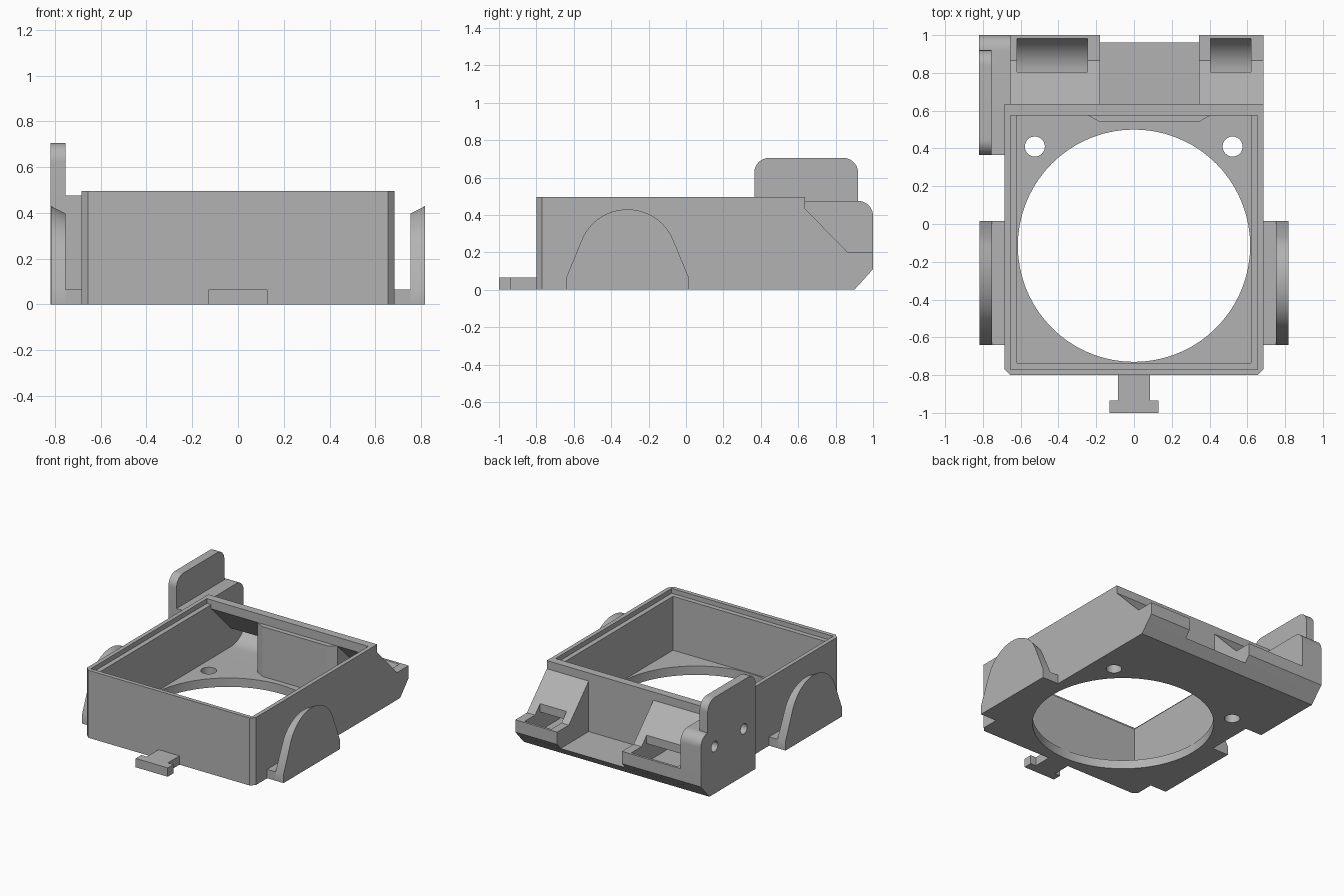
import bpy, bmesh
from math import sin, cos, pi, radians

if "Cube" in bpy.data.objects:
    bpy.data.objects.remove(bpy.data.objects["Cube"], do_unlink=True)

grey = bpy.data.materials.new("plain grey")
grey.use_nodes = True
colour = (0.45, 0.45, 0.45, 1)
grey.diffuse_color = colour
grey.node_tree.nodes["Principled BSDF"].inputs["Base Color"].default_value = colour


def arc(cx, cy, r, start, end, steps=12):
    """Points along an arc, angles in degrees."""
    angles = [radians(start + (end - start) * i / steps) for i in range(steps + 1)]
    return [(cx + r * cos(a), cy + r * sin(a)) for a in angles]


def circle(cx, cy, r, steps):
    return arc(cx, cy, r, 0, 360, steps)[:-1]


def rect(a0, b0, a1, b1):
    return [(a0, b0), (a1, b0), (a1, b1), (a0, b1)]


def prism(name, profile, axis, lo, hi, end_profile=None):
    """Extrude a profile along x (points are y, z) or z (points are x, y)."""
    place = (lambda p, t: (t, p[0], p[1])) if axis == "x" else (lambda p, t: (p[0], p[1], t))
    bm = bmesh.new()
    a = [bm.verts.new(place(p, lo)) for p in profile]
    b = [bm.verts.new(place(p, hi)) for p in (end_profile or profile)]
    bm.faces.new(a)
    bm.faces.new(b)
    n = len(a)
    for i in range(n):
        j = (i + 1) % n
        bm.faces.new((a[i], a[j], b[j], b[i]))
    bmesh.ops.recalc_face_normals(bm, faces=bm.faces)
    mesh = bpy.data.meshes.new(name)
    bm.to_mesh(mesh)
    bm.free()
    mesh.materials.append(grey)
    obj = bpy.data.objects.new(name, mesh)
    bpy.context.collection.objects.link(obj)
    return obj


def activate(obj):
    bpy.ops.object.select_all(action="DESELECT")
    obj.select_set(True)
    bpy.context.view_layer.objects.active = obj


def combine(target, other, operation):
    """Apply a boolean and discard the helper."""
    other.hide_render = True
    mod = target.modifiers.new("boolean", "BOOLEAN")
    mod.operation = operation
    mod.solver = "EXACT"
    mod.object = other
    activate(target)
    bpy.ops.object.modifier_apply(modifier=mod.name)
    bpy.data.objects.remove(other, do_unlink=True)


def finish(obj):
    activate(obj)
    bpy.ops.object.shade_smooth_by_angle(angle=radians(25))


FLOOR = 0.065
W = 0.685

# Housing block with chamfered front corners
housing = prism("housing", [(-0.655, -0.8), (0.655, -0.8), (W, -0.77), (W, 0.635),
                            (-W, 0.635), (-W, -0.77)], "z", 0, 0.495)

# Rear floor plate and the two sloped duct bodies
rear_plate = [(0.6, 0), (0.9, 0), (0.96, FLOOR), (0.6, FLOOR)]
duct_body = [(0.6, 0), (0.9, 0), (1, 0.11), (1, 0.2), (0.865, 0.2), (0.635, 0.435), (0.6, 0.435)]
combine(housing, prism("rear_plate", rear_plate, "x", -0.66, W), "UNION")
for x0, x1 in ((-0.66, -0.18), (0.345, W)):
    combine(housing, prism("duct_body", duct_body, "x", x0, x1), "UNION")

# Cavity, rim step, round opening and screw holes
combine(housing, prism("cavity", rect(-0.62, -0.735, 0.62, 0.575), "z", FLOOR, 0.6), "DIFFERENCE")
combine(housing, prism("rim_step", rect(-0.655, -0.77, 0.655, 0.575), "z", 0.46, 0.6), "DIFFERENCE")
combine(housing, prism("fan_opening", circle(0, -0.115, 0.615, 72), "z", -0.1, 0.2), "DIFFERENCE")
for x in (-0.525, 0.522):
    combine(housing, prism("screw_hole", circle(x, 0.41, 0.053, 32), "z", -0.1, 0.2), "DIFFERENCE")

# Air ducts: sloped roof, curved floor, open upward at the rear
air_path = [(0.55, FLOOR)] + arc(0.805, 0.25, 0.185, -90, 0, 14) + \
           [(0.99, 0.6), (0.805, 0.6), (0.805, 0.2), (0.575, 0.43), (0.55, 0.43)]
for x0, x1 in ((-0.62, -0.245), (0.405, 0.62)):
    combine(housing, prism("air_path", air_path, "x", x0, x1), "DIFFERENCE")
finish(housing)

# Raised panel on the inside of the rear wall
prism("inner_panel", [(-0.245, 0.576), (-0.18, 0.54), (0.345, 0.54), (0.405, 0.576)],
      "z", FLOOR, 0.43)

# Side bracket with two blind holes, and its upright plate
block = [(0.365, 0), (0.9, 0), (1, 0.11)] + arc(0.92, 0.395, 0.08, 0, 90) + [(0.365, 0.475)]
plate = [(0.365, 0.3), (0.92, 0.3)] + arc(0.84, 0.625, 0.08, 0, 90) + arc(0.445, 0.625, 0.08, 90, 180)
bracket = prism("bracket", block, "x", -0.82, -0.655)
combine(bracket, prism("bracket_plate", plate, "x", -0.82, -0.755), "UNION")
for y in (0.84, 0.5):
    combine(bracket, prism("bracket_hole", circle(y, 0.345, 0.038, 24), "x", -0.9, -0.7), "DIFFERENCE")
finish(bracket)

# Rounded side fins on shelves, with a bevelled crown
fin = [(-0.64, 0), (0.015, 0), (0.015, FLOOR)] + arc(-0.313, 0.165, 0.265, 22, 158, 24) + [(-0.64, FLOOR)]
crown = [(y, z if z <= FLOOR else FLOOR + (z - FLOOR) * 0.91) for y, z in fin]
for side, name in ((1, "left"), (-1, "right")):
    finish(prism(name + "_fin", crown, "x", side * 0.753, side * 0.818, fin))
    prism(name + "_fin_shelf", rect(-0.64, 0, 0.015, FLOOR), "x", side * W, side * 0.753)

# T-shaped front tab
prism("front_tab", [(-0.085, -0.8), (-0.085, -0.935), (-0.13, -0.935), (-0.13, -1), (0.13, -1),
                    (0.13, -0.935), (0.085, -0.935), (0.085, -0.8)], "z", 0, FLOOR)
